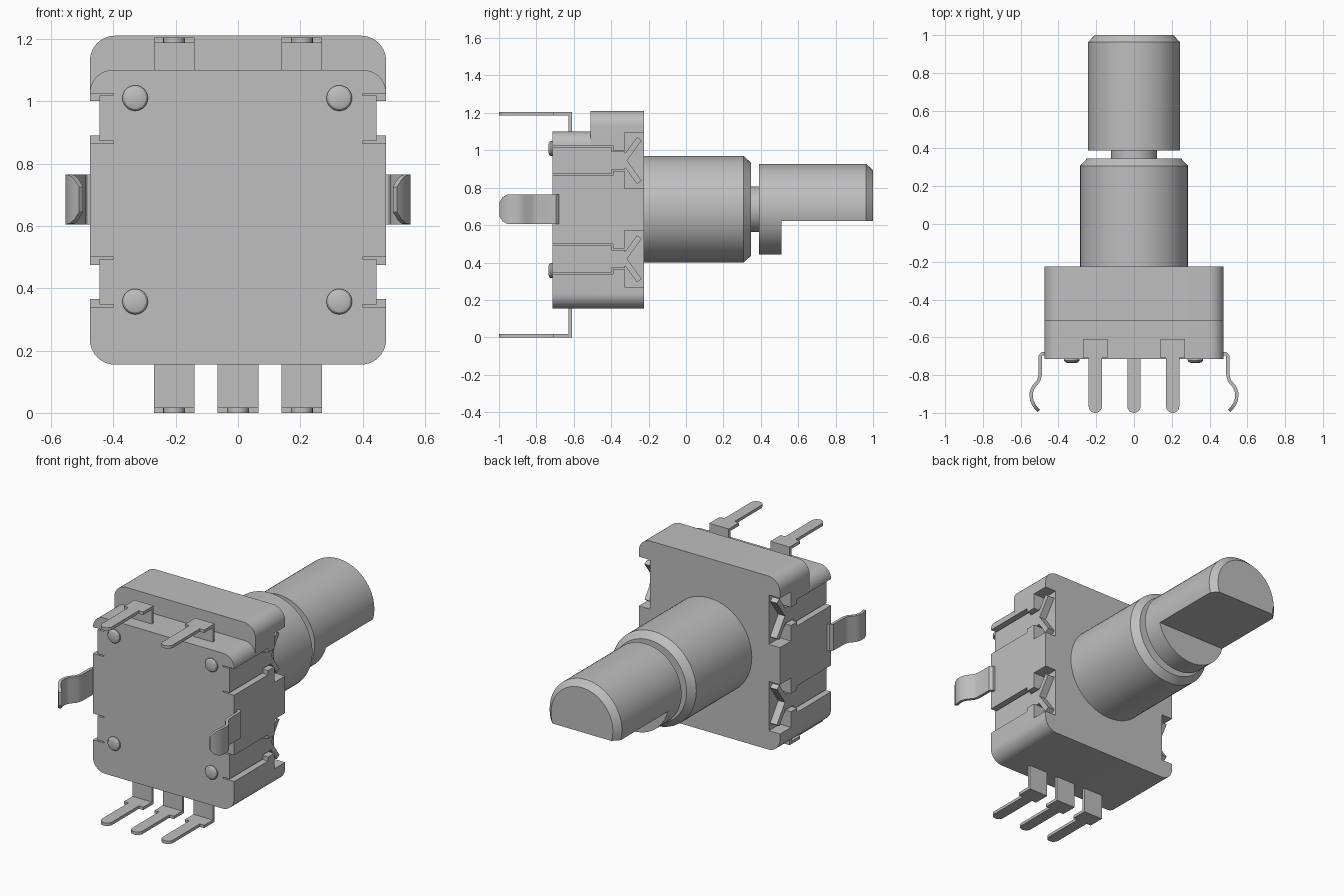
import bpy, bmesh
from math import sin, cos, pi, radians
from mathutils import Vector, Matrix

if "Cube" in bpy.data.objects:
    bpy.data.objects.remove(bpy.data.objects["Cube"])

GREY = (0.52, 0.52, 0.52, 1)
grey = bpy.data.materials.new("plain grey")
grey.use_nodes = True
grey.diffuse_color = GREY
grey.node_tree.nodes["Principled BSDF"].inputs["Base Color"].default_value = GREY

AXIS_Z = 0.685            # height of the shaft axis
FRONT, STEP, BACK = -0.715, -0.51, -0.225
parts = []


def finish(name, bm):
    bmesh.ops.recalc_face_normals(bm, faces=bm.faces)
    mesh = bpy.data.meshes.new(name)
    bm.to_mesh(mesh)
    bm.free()
    mesh.materials.append(grey)
    ob = bpy.data.objects.new(name, mesh)
    bpy.context.collection.objects.link(ob)
    parts.append(ob)
    return ob


def prism(name, outline, axis, a, b):
    """Extrude a 2D outline along an axis from a to b."""
    place = {"x": lambda p, t: (t, p[0], p[1]),
             "y": lambda p, t: (p[0], t, p[1]),
             "z": lambda p, t: (p[0], p[1], t)}[axis]
    bm = bmesh.new()
    face = bm.faces.new([bm.verts.new(place(p, a)) for p in outline])
    ext = bmesh.ops.extrude_face_region(bm, geom=[face])
    move = Vector(place((0, 0), b)) - Vector(place((0, 0), a))
    bmesh.ops.translate(bm, vec=move,
                        verts=[v for v in ext["geom"] if isinstance(v, bmesh.types.BMVert)])
    return finish(name, bm)


def rect(a0, a1, b0, b1):
    return [(a0, b0), (a1, b0), (a1, b1), (a0, b1)]


def arc(cx, cy, r, start, end, n=10):
    return [(cx + r * cos(start + (end - start) * i / n),
             cy + r * sin(start + (end - start) * i / n)) for i in range(n + 1)]


def rounded(w, z0, z1, r0, r1):
    """Rounded rectangle with different bottom and top radii."""
    return (arc(w - r0, z0 + r0, r0, -pi / 2, 0) + arc(w - r1, z1 - r1, r1, 0, pi / 2)
            + arc(r1 - w, z1 - r1, r1, pi / 2, pi) + arc(r0 - w, z0 + r0, r0, pi, 1.5 * pi))


def lathe(name, profile, x=0, z=AXIS_Z, steps=64):
    """Spin a (radius, y) profile around an axis parallel to y."""
    bm = bmesh.new()
    vs = [bm.verts.new((x + r, y, z)) for r, y in profile]
    es = [bm.edges.new(pair) for pair in zip(vs, vs[1:])]
    bmesh.ops.spin(bm, geom=vs + es, cent=(x, 0, z), axis=(0, 1, 0),
                   angle=2 * pi, steps=steps)
    bmesh.ops.remove_doubles(bm, verts=bm.verts, dist=0.0002)
    return finish(name, bm)


def cut(ob, cutters):
    bpy.context.view_layer.objects.active = ob
    for c in cutters:
        m = ob.modifiers.new("cut", "BOOLEAN")
        m.operation, m.solver, m.object = "DIFFERENCE", "EXACT", c
        bpy.ops.object.modifier_apply(modifier=m.name)


def discard(obs):
    for ob in obs:
        parts.remove(ob)
        bpy.data.objects.remove(ob)


# Housing in two depths, the rear one taller
cover = prism("front_housing", rounded(0.475, 0.155, 1.10, 0.08, 0.073), "y", FRONT, STEP)
rear = prism("rear_housing", rounded(0.475, 0.155, 1.21, 0.08, 0.08), "y", STEP, BACK)

# Stepped side grooves that open into rear pockets
half = [(-0.8, 0.08), (-0.39, 0.08), (-0.39, 0.055), (-0.33, 0.055), (-0.33, 0.15), (-0.2, 0.15)]
LEVELS = (0.42, 0.945)
cutters = []
for zc in LEVELS:
    outline = [(y, zc + h) for y, h in half] + [(y, zc - h) for y, h in reversed(half)]
    for s in (1, -1):
        cutters.append(prism("groove_cutter", outline, "x", s * 0.40, s * 0.6))
cut(cover, cutters)
cut(rear, cutters)
discard(cutters)

# Retaining straps in the grooves, each ending in two spread fork arms
strap = [(FRONT, 0.073), (-0.397, 0.073), (-0.397, 0.048), (-0.325, 0.048)]
for side, s in (("left", 1), ("right", -1)):
    for level, zc in zip(("lower", "upper"), LEVELS):
        outline = [(y, zc + h) for y, h in strap] + [(y, zc - h) for y, h in reversed(strap)]
        prism(f"{side}_{level}_strap", outline, "x", s * 0.395, s * 0.445)
        for d, end in ((1, "top"), (-1, "bottom")):
            arm = [(-0.328, zc), (-0.328, zc + d * 0.035),
                   (-0.262, zc + d * 0.125), (-0.237, zc + d * 0.108), (-0.315, zc)]
            prism(f"{side}_{level}_fork_{end}", arm, "x", s * 0.395, s * 0.445)

# Rivet heads on the front face
for x in (-0.33, 0.325):
    for z in (0.357, 1.01):
        lathe("rivet", [(0.041, FRONT + 0.01), (0.041, FRONT - 0.008), (0.035, FRONT - 0.016),
                        (0.024, FRONT - 0.02), (0, FRONT - 0.02)], x, z, 32)

# Bushing, neck and shaft
lathe("bushing", [(0, BACK - 0.01), (0.285, BACK - 0.01), (0.285, 0.308),
                  (0.248, 0.348), (0, 0.348)])
lathe("neck", [(0, 0.33), (0.122, 0.33), (0.122, 0.41), (0, 0.41)])
shaft = lathe("shaft", [(0, 0.39), (0.243, 0.39), (0.243, 0.963), (0.208, 1.0), (0, 1.0)])
flat = prism("flat_cutter", rect(0.51, 1.2, 0.2, 0.622), "x", -0.5, 0.5)
cut(shaft, [flat])
discard([flat])

# Terminal pins, bent from an upright leg to a round-ended blade
T = 0.018
blade = ([(0.065, -0.61), (-0.065, -0.61), (-0.065, -0.71), (-0.035, -0.71)]
         + arc(0, -0.965, 0.035, pi, 2 * pi, 12) + [(0.035, -0.71), (0.065, -0.71)])


def pin(name, x, z_out, z_in, d):
    prism(name + "_blade", [(x + px, py) for px, py in blade], "z", z_out, z_out + d * T)
    prism(name + "_leg", rect(x - 0.065, x + 0.065, z_out + d * T, z_in), "y", -0.61 - T, -0.61)


for x in (-0.205, 0, 0.205):
    pin("bottom_pin", x, 0, 0.17, 1)
for x in (-0.205, 0.205):
    pin("top_pin", x, 1.205, 1.08, -1)

# Side spring clips swept along a bent path, narrowing at the tip
path = [(0.465, -0.687, 0.08), (0.487, -0.687, 0.08), (0.496, -0.697, 0.08),
        (0.497, -0.80, 0.08), (0.505, -0.83, 0.08), (0.533, -0.863, 0.08),
        (0.545, -0.895, 0.08), (0.542, -0.93, 0.08), (0.532, -0.955, 0.077),
        (0.518, -0.975, 0.064), (0.503, -0.99, 0.04)]
for side, s in (("left", 1), ("right", -1)):
    bm = bmesh.new()
    rings = []
    for i, (x, y, h) in enumerate(path):
        p, q = path[max(i - 1, 0)], path[min(i + 1, len(path) - 1)]
        t = Vector((q[0] - p[0], q[1] - p[1])).normalized() * 0.009
        rings.append([bm.verts.new((s * (x + k * t.y), y - k * t.x, AXIS_Z + e * h))
                      for k, e in ((1, 1), (1, -1), (-1, -1), (-1, 1))])
    for a, b in zip(rings, rings[1:]):
        for j in range(4):
            n = (j + 1) % 4
            bm.faces.new((a[j], a[n], b[n], b[j]))
    bm.faces.new(rings[0])
    bm.faces.new(rings[-1])
    finish(side + "_spring_clip", bm)

# Smooth the round surfaces and keep the hard edges
bpy.ops.object.select_all(action="DESELECT")
for ob in parts:
    ob.select_set(True)
bpy.context.view_layer.objects.active = parts[0]
bpy.ops.object.shade_smooth_by_angle(angle=radians(28))
